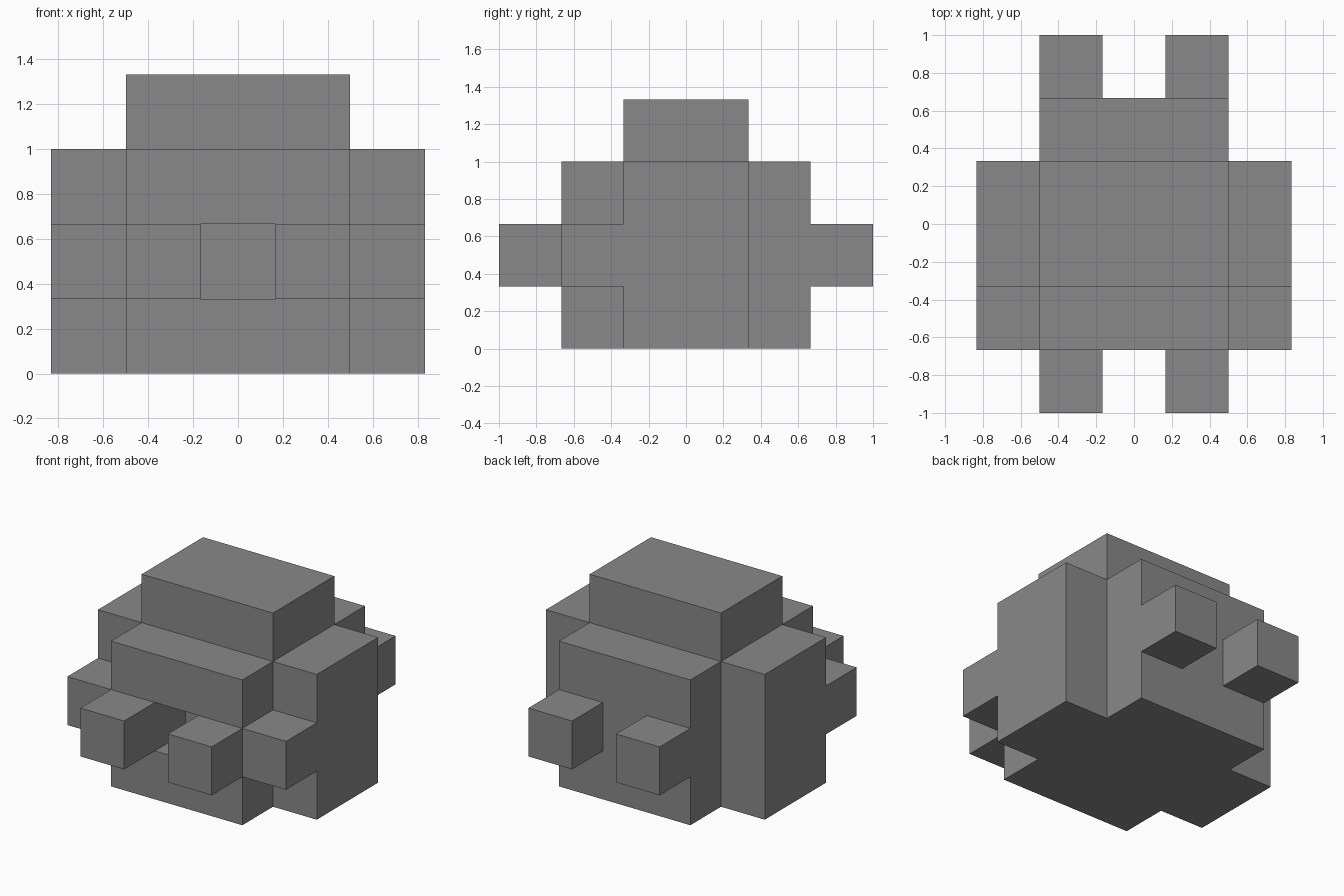
import bpy
import bmesh
from mathutils import Matrix, Vector

default = bpy.data.objects.get("Cube")
if default:
    bpy.data.objects.remove(default, do_unlink=True)

U = 1 / 3  # one block

grey = bpy.data.materials.new("plain grey")
grey.use_nodes = True
grey.diffuse_color = (0.25, 0.25, 0.25, 1)
grey.node_tree.nodes["Principled BSDF"].inputs["Base Color"].default_value = grey.diffuse_color


def block(name, low, high):
    """Box between two corners given in block units."""
    low, high = Vector(low) * U, Vector(high) * U
    bm = bmesh.new()
    place = Matrix.Translation((low + high) / 2) @ Matrix.Diagonal((high - low).to_4d())
    bmesh.ops.create_cube(bm, size=1, matrix=place)
    mesh = bpy.data.meshes.new(name)
    bm.to_mesh(mesh)
    bm.free()
    mesh.materials.append(grey)
    obj = bpy.data.objects.new(name, mesh)
    bpy.context.collection.objects.link(obj)
    return obj


def pair(name, low, high):
    """The same box on the left (+x) and right (-x)."""
    block("left_" + name, low, high)
    block("right_" + name, (-high[0], *low[1:]), (-low[0], *high[1:]))


# Main body with a square mouth sunk into the front
body = block("body", (-1.5, -2, 0), (1.5, 2, 3))
cutter = block("mouth_cutter", (-0.5, -2.5, 1), (0.5, -1, 2))
cutter.hide_render = True
cutter.hide_viewport = True
cut = body.modifiers.new("mouth", "BOOLEAN")
cut.operation = "DIFFERENCE"
cut.solver = "EXACT"
cut.object = cutter

# Raised crown
block("crown", (-1.5, -1, 3), (1.5, 1, 4))

# Side slabs and the small blocks ahead of them
pair("side", (1.5, -1, 0), (2.5, 1, 3))
pair("side_block", (1.5, -2, 1), (2.5, -1, 2))

# Blocks jutting out at the front and back
pair("front_block", (0.5, -3, 1), (1.5, -2, 2))
pair("back_block", (0.5, 2, 1), (1.5, 3, 2))
